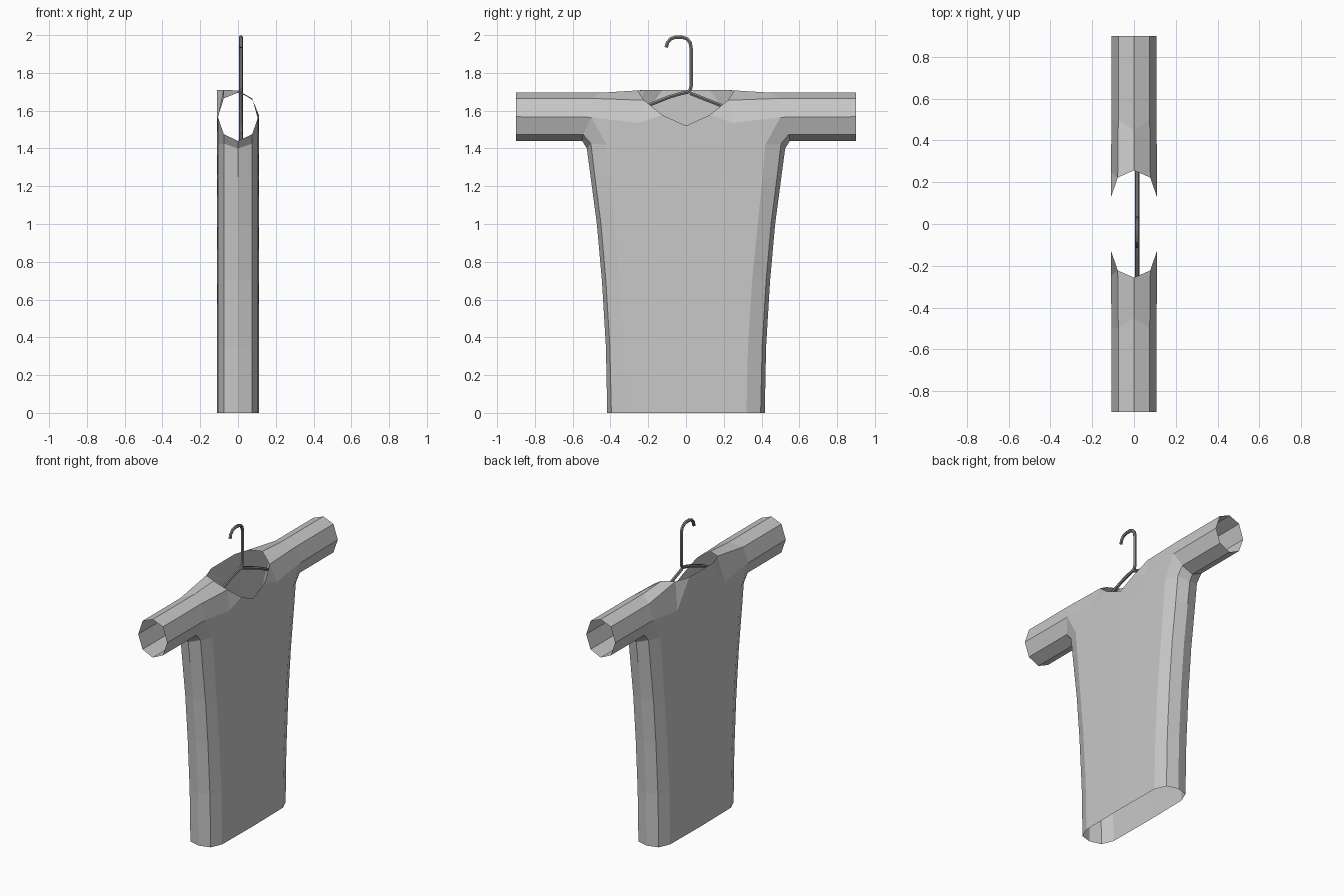
import bpy, bmesh

if "Cube" in bpy.data.objects:
    bpy.data.objects.remove(bpy.data.objects["Cube"])

def material(name, v):
    m = bpy.data.materials.new(name)
    m.diffuse_color = (v, v, v, 1)
    m.use_nodes = True
    m.node_tree.nodes["Principled BSDF"].inputs["Base Color"].default_value = m.diffuse_color
    return m

cloth = material("light_grey_cloth", 0.58)
wire = material("grey_wire", 0.25)

# Seam lines of one quarter of the shirt, as (y, z) from cuff to hem
under = [(.9, 1.44), (.55, 1.44), (.525, 1.40), (.505, 1.25), (.472, 1.0), (.445, .7), (.424, .35), (.417, 0)]
lower = [(.9, 1.475), (.545, 1.475), (.503, 1.425), (.482, 1.25), (.45, 1.0), (.424, .7), (.403, .35), (.395, 0)]
side = [(.9, 1.568), (.50, 1.565), (.42, 1.42), (.405, 1.25), (.38, 1.0), (.35, .7), (.328, .35), (.32, 0)]

def line(x, pts):
    return [(x, y, z) for y, z in pts]

A, B, C = line(0, under), line(.075, lower), line(.107, side)
D = [(.111, 0, z) for _, z in side]                      # centre line
F = line(.075, [(.9, 1.665), (.50, 1.665)])              # upper sleeve seam
G = line(0, [(.9, 1.695), (.45, 1.695), (.257, 1.707)])  # shoulder seam
E, E2 = (.111, .25, 1.535), (.111, .22, 1.42)

def quarter(front):
    # Neckline is scooped at the front, straight at the back
    fn = (.078, .222, 1.655 if front else 1.71)
    n1 = (.111, .125, 1.577 if front else 1.71)
    n0 = (.111, 0, 1.52 if front else 1.71)
    faces = []
    for i in range(7):
        faces.append([A[i], A[i + 1], B[i + 1], B[i]])
        faces.append([B[i], B[i + 1], C[i + 1], C[i]])
        if i > 2:
            faces.append([C[i], C[i + 1], D[i + 1], D[i]])
    faces += [[C[0], C[1], F[1], F[0]], [F[0], F[1], G[1], G[0]],
              [F[1], fn, G[2], G[1]], [C[1], E, fn, F[1]],
              [E, n1, fn], [E, E2, D[2], n0, n1],
              [C[1], C[2], E2, E], [C[2], C[3], D[3], D[2], E2]]
    return faces

# Shirt: four mirrored quarters welded into one open shell
bm = bmesh.new()
for sx in (1, -1):
    for sy in (1, -1):
        for f in quarter(sx > 0):
            bm.faces.new([bm.verts.new((sx * x, sy * y, z)) for x, y, z in f])
bmesh.ops.remove_doubles(bm, verts=bm.verts, dist=0.0005)
bmesh.ops.recalc_face_normals(bm, faces=bm.faces)
bm.normal_update()
if sum(f.normal.x * f.calc_center_median().x * f.calc_area() for f in bm.faces) < 0:
    bmesh.ops.reverse_faces(bm, faces=bm.faces)
me = bpy.data.meshes.new("shirt")
bm.to_mesh(me)
bm.free()
me.materials.append(cloth)
bpy.context.collection.objects.link(bpy.data.objects.new("shirt", me))

# Hanger: one bent wire, hook tip -> neck -> arm -> bar -> other arm
path = [(-.105, 1.935), (-.098, 1.96), (-.08, 1.981), (-.055, 1.989), (-.02, 1.989), (.006, 1.98),
        (.022, 1.96), (.027, 1.93), (.027, 1.73), (.022, 1.71), (.008, 1.698), (-.03, 1.69),
        (-.09, 1.672), (-.2, 1.628), (-.43, 1.51), (-.46, 1.48), (-.46, 1.445), (-.43, 1.425),
        (.43, 1.425), (.46, 1.445), (.46, 1.48), (.43, 1.51), (.2, 1.622), (.022, 1.692)]
cu = bpy.data.curves.new("hanger", 'CURVE')
cu.dimensions = '3D'
cu.bevel_depth = 0.0105
cu.bevel_resolution = 1
cu.use_fill_caps = True
sp = cu.splines.new('POLY')
sp.points.add(len(path) - 1)
for p, (y, z) in zip(sp.points, path):
    p.co = (.015, y, z, 1)
cu.materials.append(wire)
hanger = bpy.data.objects.new("hanger", cu)
bpy.context.collection.objects.link(hanger)
bpy.context.view_layer.objects.active = hanger
hanger.select_set(True)
bpy.ops.object.convert(target='MESH')
bpy.ops.object.shade_smooth_by_angle()
